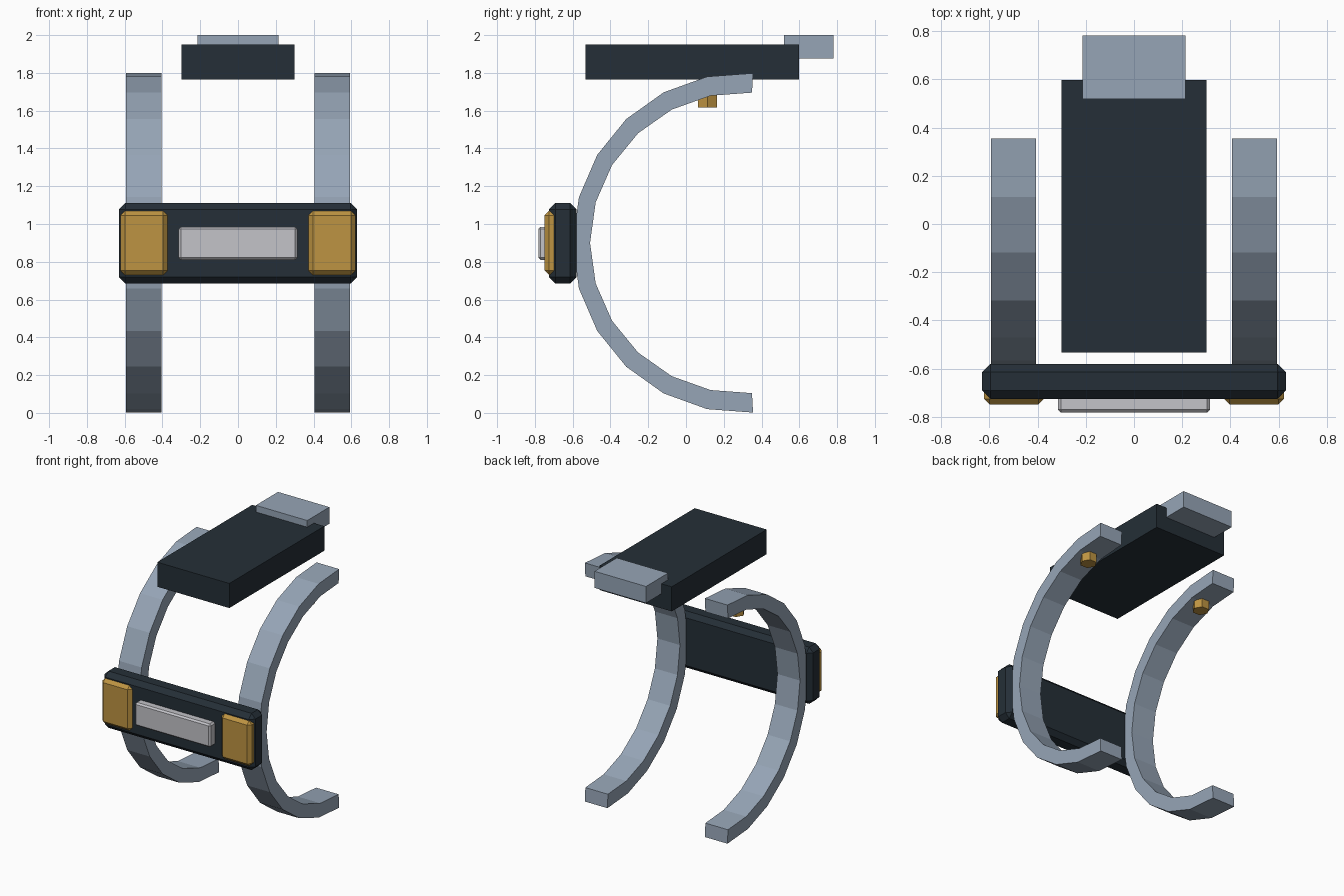
import bpy, bmesh, math

if "Cube" in bpy.data.objects:
    bpy.data.objects.remove(bpy.data.objects["Cube"])


def material(name, rgb):
    m = bpy.data.materials.new(name)
    m.diffuse_color = (*rgb, 1)
    m.use_nodes = True
    m.node_tree.nodes["Principled BSDF"].inputs["Base Color"].default_value = m.diffuse_color
    return m


STEEL = material("blue grey steel", (0.305, 0.376, 0.468))
DARK = material("dark slate", (0.018, 0.028, 0.038))
GOLD = material("brass", (0.515, 0.296, 0.054))
SILVER = material("light silver", (0.546, 0.546, 0.578))


def finish(name, bm, mat):
    bmesh.ops.recalc_face_normals(bm, faces=bm.faces[:])
    me = bpy.data.meshes.new(name)
    bm.to_mesh(me)
    bm.free()
    me.materials.append(mat)
    ob = bpy.data.objects.new(name, me)
    bpy.context.collection.objects.link(ob)
    return ob


def box(name, lo, hi, mat, chamfer=0):
    bm = bmesh.new()
    bmesh.ops.create_cube(bm, size=1)
    for v in bm.verts:
        v.co = [(a + b) / 2 + c * (b - a) for a, b, c in zip(lo, hi, v.co)]
    if chamfer:
        bmesh.ops.bevel(bm, geom=bm.edges[:], offset=chamfer, segments=1,
                        affect='EDGES', profile=0.5)
    return finish(name, bm, mat)


def c_ring(name, x0, x1):
    # open ring of 12 flat segments, sweeping round the front
    bm = bmesh.new()
    rows = []
    for i in range(13):
        a = math.radians(-93.5 + 187 * i / 12)
        rows.append([bm.verts.new((x, 0.3 - ry * math.cos(a), 0.9 + rz * math.sin(a)))
                     for x, ry, rz in ((x0, 0.9, 0.9), (x1, 0.9, 0.9),
                                       (x1, 0.808, 0.797), (x0, 0.808, 0.797))])
    for p, q in zip(rows, rows[1:]):
        for k in range(4):
            n = (k + 1) % 4
            bm.faces.new((p[k], p[n], q[n], q[k]))
    bm.faces.new(rows[0])
    bm.faces.new(rows[-1])
    return finish(name, bm, STEEL)


def bolt(name, x):
    # six-sided head under the upper ring arm
    bm = bmesh.new()
    rings = []
    for z in (1.617, 1.717):
        rings.append([bm.verts.new((x + 0.058 * math.cos(k * math.pi / 3),
                                    0.113 + 0.058 * math.sin(k * math.pi / 3), z))
                      for k in range(6)])
    low, high = rings
    for k in range(6):
        n = (k + 1) % 6
        bm.faces.new((low[k], low[n], high[n], high[k]))
    bm.faces.new(low)
    bm.faces.new(high)
    return finish(name, bm, GOLD)


# Front bar with its silver centre plate
box("front_bar", (-0.63, -0.725, 0.685), (0.63, -0.58, 1.112), DARK, 0.034)
box("front_plate", (-0.315, -0.782, 0.81), (0.315, -0.70, 0.985), SILVER, 0.012)

# Paired parts on left and right
for side, s in (("left", -1), ("right", 1)):
    c_ring(side + "_ring", s * 0.5 - 0.094, s * 0.5 + 0.094)
    bolt(side + "_bolt", s * 0.5)
    box(side + "_pad", (s * 0.498 - 0.125, -0.749, 0.73),
        (s * 0.498 + 0.125, -0.66, 1.07), GOLD, 0.024)

# Top slab and its rear block
box("top_slab", (-0.3, -0.532, 1.765), (0.3, 0.598, 1.95), DARK)
box("rear_block", (-0.214, 0.518, 1.875), (0.214, 0.782, 2.0), STEEL)
